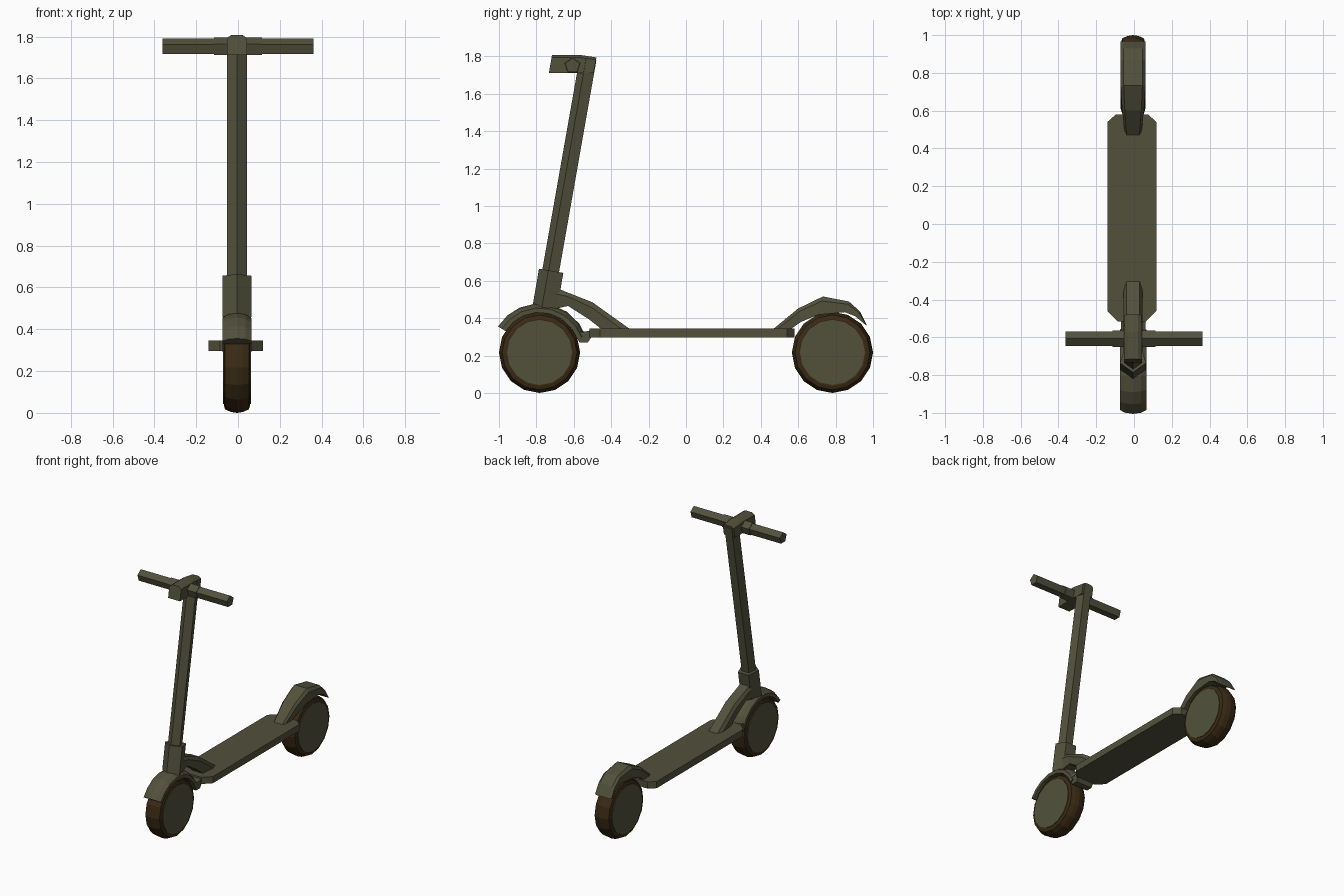
import bpy, math
from mathutils import Vector

if "Cube" in bpy.data.objects:
    bpy.data.objects.remove(bpy.data.objects["Cube"])

CX = -0.005          # body centre line sits slightly off the handlebar centre


def material(name, rgb):
    m = bpy.data.materials.new(name)
    m.diffuse_color = (*rgb, 1)
    m.use_nodes = True
    m.node_tree.nodes["Principled BSDF"].inputs["Base Color"].default_value = m.diffuse_color
    return m


OLIVE = material("olive", (0.085, 0.083, 0.046))
BROWN = material("dark_brown", (0.042, 0.023, 0.007))


def loft(name, rings, mat, closed_ends=True):
    """Skin a list of equal-length closed rings of points."""
    n = len(rings[0])
    verts = [tuple(p) for r in rings for p in r]
    faces = []
    for i in range(len(rings) - 1):
        for j in range(n):
            k = (j + 1) % n
            faces.append((i*n + j, i*n + k, (i+1)*n + k, (i+1)*n + j))
    if closed_ends:
        faces.append(tuple(range(n))[::-1])
        faces.append(tuple(range((len(rings)-1)*n, len(rings)*n)))
    me = bpy.data.meshes.new(name)
    me.from_pydata(verts, [], faces)
    me.materials.append(mat)
    ob = bpy.data.objects.new(name, me)
    bpy.context.collection.objects.link(ob)
    # consistent outward normals
    import bmesh
    bm = bmesh.new()
    bm.from_mesh(me)
    bmesh.ops.recalc_face_normals(bm, faces=bm.faces[:])
    bm.to_mesh(me)
    bm.free()
    return ob


def tube(name, p0, p1, r, ridge, sides=5):
    """Faceted bar from p0 to p1 with one edge pointing along ridge."""
    p0, p1 = Vector(p0), Vector(p1)
    d = (p1 - p0).normalized()
    u = Vector(ridge)
    u = (u - d * u.dot(d)).normalized()
    v = d.cross(u)
    ang = [2 * math.pi * i / sides for i in range(sides)]
    return loft(name, [[p + r * (u * math.cos(a) + v * math.sin(a)) for a in ang]
                       for p in (p0, p1)], OLIVE)


def lathe(name, y, z, profile, mat, sides=16, closed=True):
    """Rings of (x, radius) around a sideways axle."""
    rings = []
    for x, r in profile:
        rings.append([(CX + x, y + r * math.cos(2 * math.pi * i / sides),
                       z + r * math.sin(2 * math.pi * i / sides)) for i in range(sides)])
    return loft(name, rings, mat, closed)


def side_profile(name, pts, w):
    """Extrude a (y, z) outline across x."""
    return loft(name, [[(CX + s * w, y, z) for y, z in pts] for s in (-1, 1)], OLIVE)


def fender(name, stations, section):
    """Sweep a section of (x, t) through (outer, inner, width) stations; t=1 is outer."""
    rings = []
    for oy, oz, iy, iz, w in stations:
        rings.append([(CX + x * w, iy + (oy - iy) * t, iz + (oz - iz) * t)
                      for x, t in section])
    return loft(name, rings, OLIVE)


# wheels
for label, y in (("front", -0.783), ("rear", 0.783)):
    lathe(label + "_tyre", y, 0.217,
          [(-.06, .165), (-.063, .18), (-.057, .2), (-.03, .212), (0, .217),
           (.03, .212), (.057, .2), (.063, .18), (.06, .165)], BROWN)
    lathe(label + "_hub", y, 0.217, [(-.066, .174), (.066, .174)], OLIVE)

# deck board with clipped corners
outline = [(-.13, -.46), (-.075, -.515), (.075, -.515), (.13, -.46),
           (.13, .54), (.085, .58), (-.085, .58), (-.13, .54)]
loft("deck", [[(x - .011, y, z) for x, y in outline] for z in (.297, .346)], OLIVE)

# bracket joining deck to front fender
side_profile("front_bracket", [(-.6, .33), (-.57, .27), (-.525, .27),
                               (-.505, .3), (-.505, .335), (-.56, .325)], .065)

# front fender, ridged along the middle
front = []
for a in (148, 131, 114, 95, 75, 56, 36, 20):
    c, s = math.cos(math.radians(a)), math.sin(math.radians(a))
    front.append((-.783 + .262 * c, .217 + .262 * s, -.783 + .214 * c, .217 + .214 * s, .07))
fender("front_fender", front, [(-1, 0), (-1, .5), (-.6, .85), (0, 1), (.6, .85), (1, .5), (1, 0)])

# rear fender, running down onto the deck
rear = [(.47, .345, .55, .335, .045), (.60, .452, .615, .38, .058),
        (.732, .516, .705, .418, .066), (.871, .489, .85, .432, .066),
        (.93, .436, .905, .41, .066), (.968, .36, .955, .368, .066)]
fender("rear_fender", rear, [(-1, 0), (-1, .75), (-.75, 1), (.75, 1), (1, .75), (1, 0)])

# sloping neck from collar to deck
neck = [(-.70, .565, -.70, .45, .05), (-.64, .54, -.63, .465, .05),
        (-.50, .485, -.52, .395, .05), (-.30, .342, -.45, .34, .05)]
fender("neck", neck, [(-.8, 0), (-1, .7), (-.7, 1), (.7, 1), (1, .7), (.8, 0)])

# steering collar and stem, both five-sided
tube("collar", (CX, -.748, .455), (CX, -.714, .652), .073, (0, -1, 0))
tube("stem", (CX, -.735, .56), (CX, -.519, 1.785), .05, (0, -1, 0))

# clamp head at the top of the stem
head = [(-.733, 1.712), (-.716, 1.8), (-.57, 1.805), (-.48, 1.793), (-.494, 1.712)]
fender("clamp_head",
       [(-.716, 1.808, -.733, 1.712, .048), (-.57, 1.808, -.58, 1.712, .048),
        (-.479, 1.794, -.494, 1.712, .044)],
       [(-1, 0), (-1, .85), (-.55, 1), (.55, 1), (1, .85), (1, 0)])

# handlebar with thicker middle sleeve
tube("handlebar", (-.362, -.607, 1.75), (.362, -.607, 1.75), .041, (0, 0, 1))
tube("bar_sleeve", (-.115, -.607, 1.75), (.115, -.607, 1.75), .046, (0, 0, 1))
